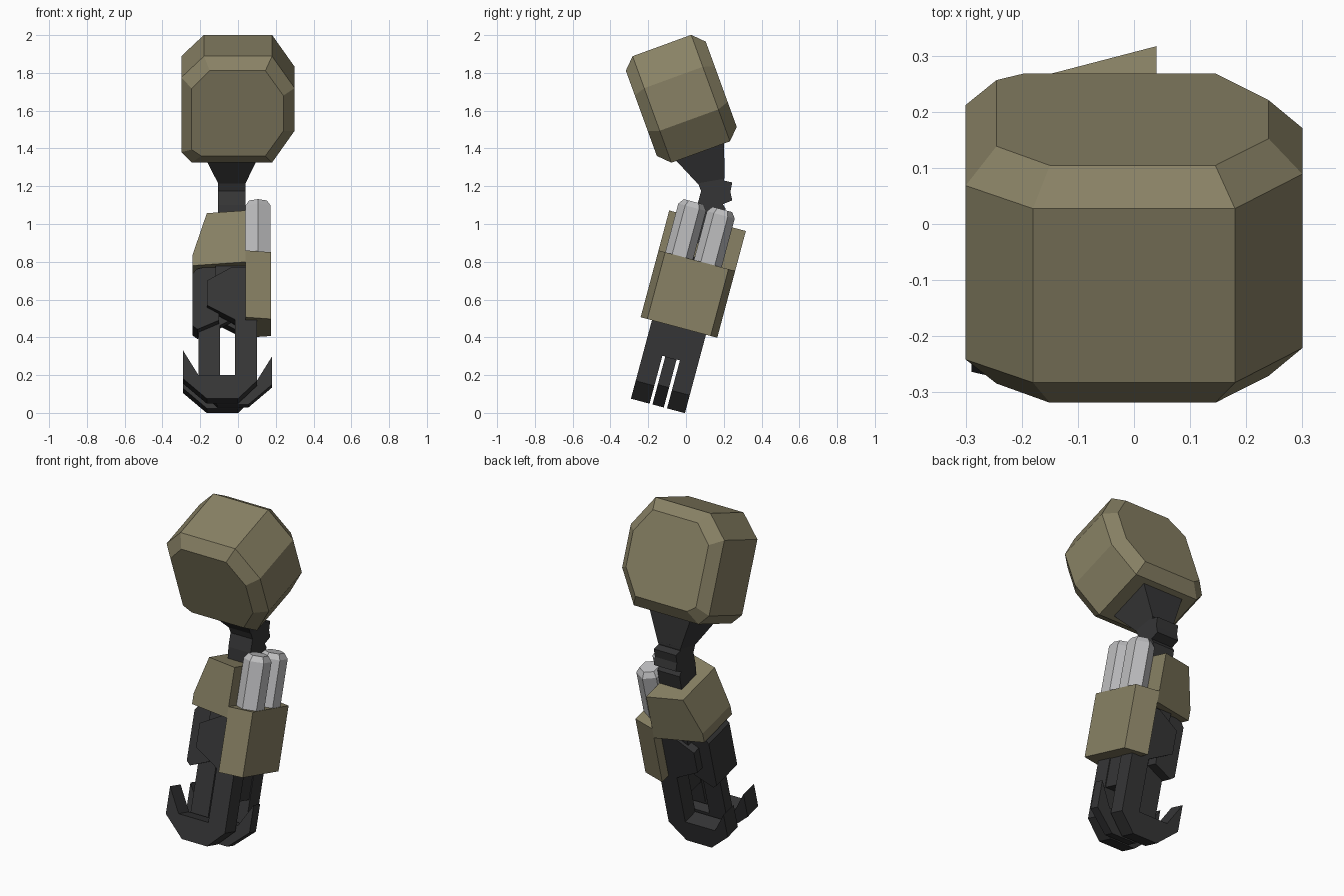
import bpy, bmesh, math
from mathutils import Vector

if "Cube" in bpy.data.objects:
    bpy.data.objects.remove(bpy.data.objects["Cube"])


def material(name, r, g, b):
    m = bpy.data.materials.new(name)
    m.diffuse_color = (r, g, b, 1)
    m.use_nodes = True
    m.node_tree.nodes["Principled BSDF"].inputs["Base Color"].default_value = m.diffuse_color
    return m


OLIVE = material("olive_armour", 0.25, 0.222, 0.13)
DARK = material("dark_metal", 0.036, 0.036, 0.037)
GREY = material("light_grey", 0.52, 0.52, 0.53)


def loft(name, rings, mat):
    """Closed solid through rings of equal point count."""
    bm = bmesh.new()
    loops = [[bm.verts.new(p) for p in ring] for ring in rings]
    n = len(loops[0])
    for a, b in zip(loops, loops[1:]):
        for i in range(n):
            j = (i + 1) % n
            bm.faces.new((a[i], a[j], b[j], b[i]))
    bm.faces.new(loops[0][::-1])
    bm.faces.new(loops[-1])
    bmesh.ops.recalc_face_normals(bm, faces=bm.faces)
    mesh = bpy.data.meshes.new(name)
    bm.to_mesh(mesh)
    bm.free()
    mesh.materials.append(mat)
    obj = bpy.data.objects.new(name, mesh)
    bpy.context.collection.objects.link(obj)
    return obj


def tilted(x, depth, up, y0, z0, deg):
    """Point in a frame tilted about x."""
    c, s = math.cos(math.radians(deg)), math.sin(math.radians(deg))
    return Vector((x, y0 + depth * c - up * s, z0 + depth * s + up * c))


def shoulder_point(x, d, u):
    return tilted(x, d, u, -0.025, 1.663, 20)


def arm_point(x, d, u):
    return tilted(x, d, u, 0.01, 0.629, -15)


# Shoulder pad: uneven octagon with bevelled front and back
outer = [(-0.18, 0.3), (0.18, 0.3), (0.3, 0.12), (0.3, -0.12),
         (0.18, -0.3), (-0.245, -0.3), (-0.3, -0.24), (-0.3, 0.18)]
inner = [(-0.15, 0.24), (0.145, 0.24), (0.24, 0.1), (0.24, -0.1),
         (0.145, -0.24), (-0.195, -0.24), (-0.245, -0.205), (-0.245, 0.14)]
loft("shoulder_pad",
     [[shoulder_point(x, d, u) for x, u in ring]
      for d, ring in ((-0.225, inner), (-0.165, outer), (0.165, outer), (0.225, inner))],
     OLIVE)

# Upper arm: taper from shoulder to elbow
loft("upper_arm",
     [[(-0.105, 0.06, 1.215), (0.04, 0.06, 1.215), (0.04, 0.205, 1.24), (-0.105, 0.205, 1.24)],
      [(-0.18, -0.075, 1.36), (0.11, -0.075, 1.36), (0.11, 0.2, 1.46), (-0.18, 0.2, 1.46)]],
     DARK)

# Elbow: notched joint profile running down into the forearm
elbow = [(0.06, 1.225), (0.08, 1.175), (0.06, 1.1), (0.04, 0.9), (0.17, 0.9),
         (0.21, 1.08), (0.195, 1.105), (0.245, 1.125), (0.235, 1.17),
         (0.245, 1.22), (0.2, 1.23), (0.205, 1.25)]
loft("elbow", [[(x, y, z) for y, z in elbow] for x in (-0.105, 0.04)], DARK)


# Armour halves: front and back slope away from a ridge at x = 0.04
def armour(name, profile):
    rings = [[arm_point(x, side * (0.21 - 0.27 * abs(x - 0.04)), u) for x, u in profile]
             for side in (-1, 1)]
    loft(name, rings, OLIVE)


armour("forearm_armour", [(0.04, 0.12), (0.04, 0.402), (-0.165, 0.402), (-0.24, 0.18), (-0.24, 0.12)])
armour("side_box", [(0.04, -0.183), (0.175, -0.183), (0.175, 0.183), (0.04, 0.183)])

# Hexagonal canisters with bevelled tops
for name, d0 in (("front_canister", -0.097), ("back_canister", 0.06)):
    rings = []
    for r, u in ((0.076, 0.15), (0.076, 0.45), (0.054, 0.48)):
        rings.append([arm_point(0.106 + r * math.sin(k * math.pi / 3),
                                d0 + r * math.cos(k * math.pi / 3), u) for k in range(6)])
    loft(name, rings, GREY)

# Hooked fingers with broad knuckles; the middle one is mirrored
finger = [(-0.29, -0.35), (-0.21, -0.483), (-0.015, -0.483), (-0.015, -0.18),
          (-0.165, -0.1), (-0.165, 0.034), (-0.03, 0.11), (0.1, 0.11),
          (0.1, -0.515), (0.0, -0.613), (-0.165, -0.613), (-0.29, -0.504)]
for name, d0, d1, flip in (("front_finger", -0.148, -0.046, False),
                           ("middle_finger", -0.03, 0.032, True),
                           ("back_finger", 0.05, 0.148, False)):
    pts = [(-0.11 - x if flip else x, u) for x, u in finger]
    loft(name, [[arm_point(x, d, u) for x, u in pts] for d in (d0, d1)], DARK)

# Palm: side knuckle housing and core between the fingers
housing = [(-0.24, 0.085), (-0.22, 0.11), (-0.1, 0.14), (-0.1, -0.17), (-0.215, -0.22), (-0.24, -0.2)]
loft("knuckle_housing", [[arm_point(x, d, u) for x, u in housing] for d in (-0.1, 0.1)], DARK)
core = [(-0.12, 0.2), (0.095, 0.2), (0.095, -0.35), (-0.01, -0.35), (-0.01, -0.16), (-0.12, -0.09)]
loft("palm_core", [[arm_point(x, d, u) for x, u in core] for d in (-0.13, 0.13)], DARK)
